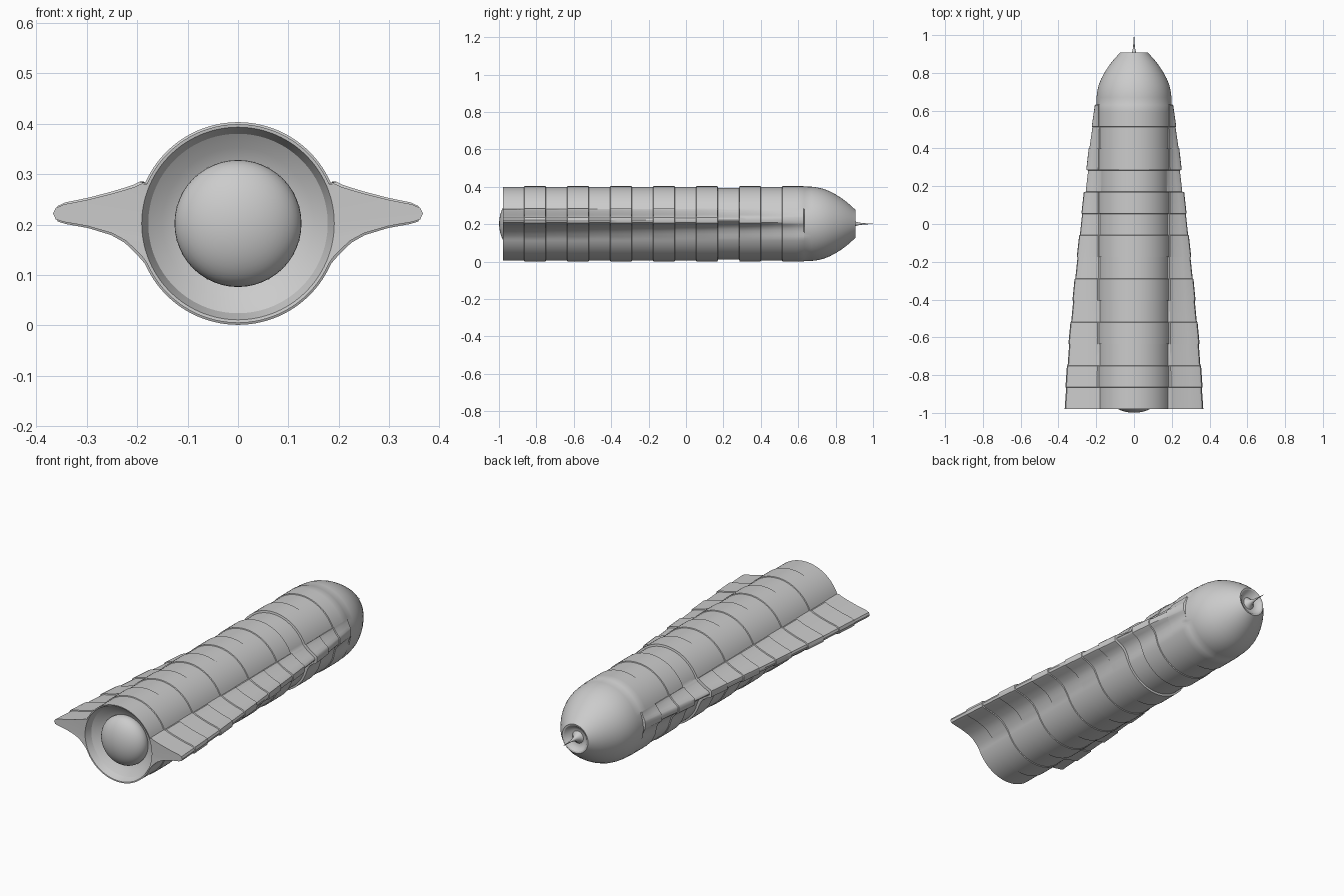
import bpy, bmesh, math

if "Cube" in bpy.data.objects:
    bpy.data.objects.remove(bpy.data.objects["Cube"])

C = 0.202          # height of the hull axis
X0 = 0.182         # where the side fins leave the round hull
A0 = 23.5          # angle of that point above and below the axis

grey = bpy.data.materials.new("light grey")
grey.diffuse_color = (0.6, 0.6, 0.6, 1)
grey.use_nodes = True
grey.node_tree.nodes["Principled BSDF"].inputs["Base Color"].default_value = grey.diffuse_color

# fin outline: fraction of the fin length, height
FIN = [(.05, .281), (.12, .275), (.22, .269), (.37, .261), (.63, .249), (.88, .240),
       (.97, .233), (1, .222), (.97, .210), (.88, .205), (.63, .197), (.37, .183),
       (.22, .168), (.12, .151), (.05, .138)]
N = 20
UP = [90 - (90 - A0) * i / N for i in range(N + 1)]
SIDE = [A0 - 2 * A0 * (i + 1) / (len(FIN) + 1) for i in range(len(FIN))]
ANGLES = UP + SIDE + [-a for a in reversed(UP)]


def full(half):
    """Mirror a top-to-bottom half outline into a closed ring."""
    return half + [(-x, z) for x, z in reversed(half[1:-1])]


def round_ring(r):
    return full([(r * math.cos(math.radians(a)), C + r * math.sin(math.radians(a)))
                 for a in ANGLES])


def hull_ring(w, d):
    """Round hull with a fin of half width w, grown outward by d."""
    r = 0.197 + d
    arc = [(r * math.cos(math.radians(a)), C + r * math.sin(math.radians(a))) for a in UP]
    fin = [(X0 + (w - X0) * t + d, z + d * max(-1, min(1, (z - .222) / .012)))
           for t, z in FIN]
    return full(arc + fin + [(x, 2 * C - z) for x, z in reversed(arc)])


def finish(name, bm, angle=30):
    bmesh.ops.recalc_face_normals(bm, faces=bm.faces)
    me = bpy.data.meshes.new(name)
    bm.to_mesh(me)
    bm.free()
    me.materials.append(grey)
    ob = bpy.data.objects.new(name, me)
    bpy.context.collection.objects.link(ob)
    bpy.ops.object.select_all(action='DESELECT')
    ob.select_set(True)
    bpy.context.view_layer.objects.active = ob
    bpy.ops.object.shade_smooth_by_angle(angle=math.radians(angle))
    return ob


def loft(name, rings):
    bm = bmesh.new()
    loops = [[bm.verts.new((x, y, z)) for x, z in ring] for y, ring in rings]
    n = len(loops[0])
    for a, b in zip(loops, loops[1:]):
        for i in range(n):
            bm.faces.new((a[i], a[(i + 1) % n], b[(i + 1) % n], b[i]))
    bm.faces.new(loops[0])
    bm.faces.new(loops[-1])
    return finish(name, bm)


def half_width(y):
    pts = [(-.98, .367), (-.63, .343), (-.29, .311), (.05, .275), (.4, .236), (.64, .202)]
    for (y0, w0), (y1, w1) in zip(pts, pts[1:]):
        if y <= y1:
            return w0 + (w1 - w0) * (y - y0) / (y1 - y0)
    return pts[-1][1]


# rear cup, from its floor out to the rim
rings = [(y, round_ring(r)) for y, r in
         [(-.90, .05), (-.90, .10), (-.925, .15), (-.945, .178), (-.978, .191)]]

# banded hull: alternate bands stand proud, one band is a deeper groove
BANDS, STEP = 14, 0.115
for k in range(BANDS):
    y0 = -.98 + k * STEP
    y1 = y0 + STEP
    d = .004 if k % 2 else 0
    if k == 10:
        d = -.006
    for j in range(4):
        y = y0 + .001 + (STEP - .002) * j / 3
        rings.append((y, hull_ring(half_width(y0 + STEP * j / 3), d)))

# blunt nose with a dished tip
rings += [(y, round_ring(r)) for y, r in
          [(.633, .199), (.67, .1985), (.70, .195), (.735, .187), (.77, .173), (.80, .157),
           (.83, .138), (.86, .116), (.885, .094), (.907, .074), (.905, .066),
           (.892, .054), (.884, .038), (.884, .015)]]
loft("banded_hull", rings)

# needle on the nose
loft("nose_needle", [(y, round_ring(r)) for y, r in
                     [(.882, .034), (.893, .02), (.91, .011), (.93, .006), (.96, .003), (1.0, .0008)]])

# domed engine bulb in the rear cup
bm = bmesh.new()
bmesh.ops.create_uvsphere(bm, u_segments=48, v_segments=24, radius=1)
for v in bm.verts:
    x, y, z = v.co
    v.co = (x * .126, -.925 - z * .074, C + y * .126)
finish("engine_bulb", bm, 60)
